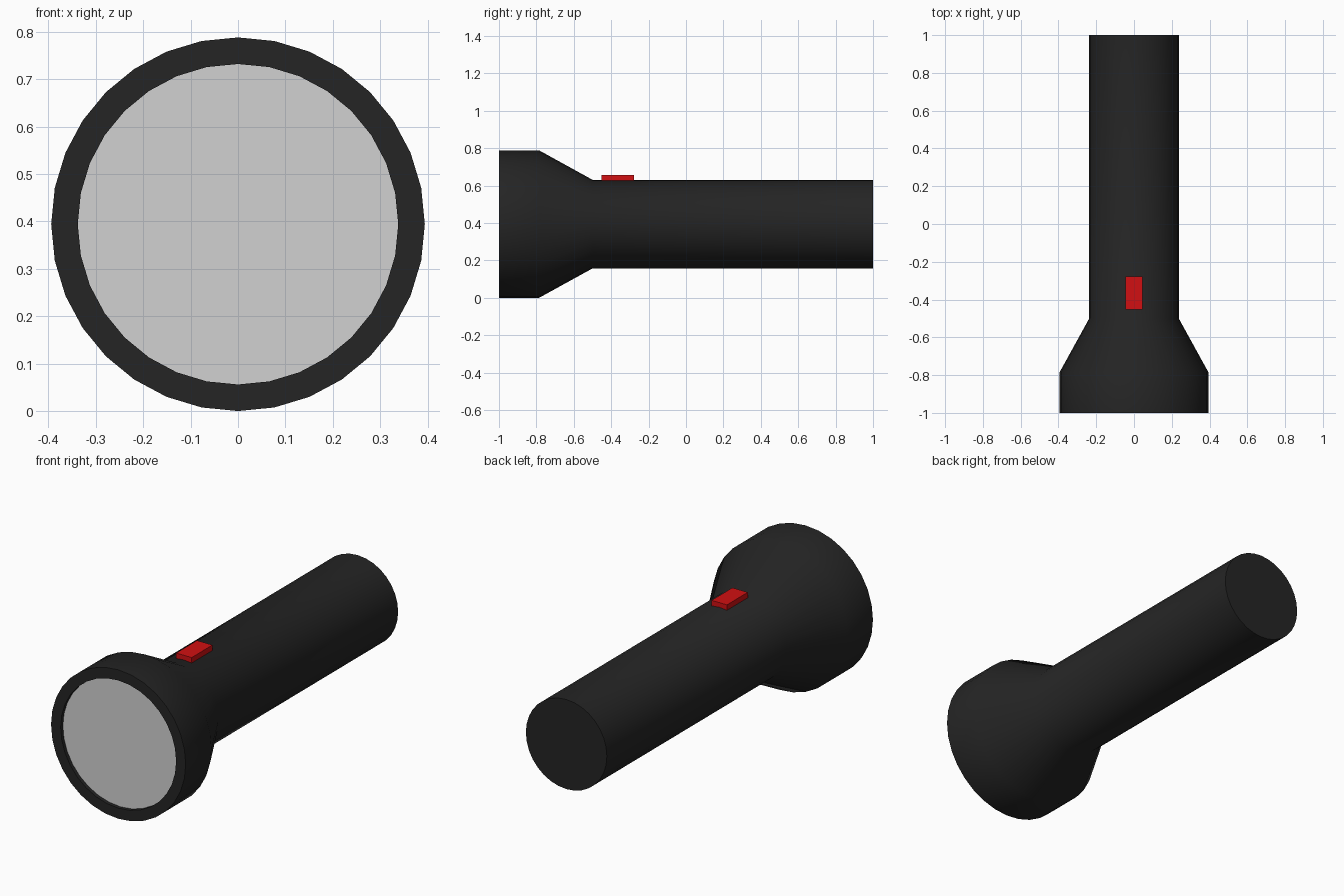
import bpy, bmesh, math
from mathutils import Vector

cube = bpy.data.objects.get("Cube")
if cube:
    bpy.data.objects.remove(cube, do_unlink=True)

SIDES = 32
AXIS_Z = 0.394


def material(name, rgb):
    m = bpy.data.materials.new(name)
    m.use_nodes = True
    m.diffuse_color = (*rgb, 1)
    m.node_tree.nodes["Principled BSDF"].inputs["Base Color"].default_value = (*rgb, 1)
    return m


def finish(name, bm, mat, smooth=False):
    bmesh.ops.recalc_face_normals(bm, faces=bm.faces[:])
    mesh = bpy.data.meshes.new(name)
    bm.to_mesh(mesh)
    bm.free()
    mesh.materials.append(mat)
    ob = bpy.data.objects.new(name, mesh)
    bpy.context.collection.objects.link(ob)
    if smooth:
        bpy.ops.object.select_all(action="DESELECT")
        ob.select_set(True)
        bpy.context.view_layer.objects.active = ob
        bpy.ops.object.shade_smooth_by_angle(angle=math.radians(30))
    return ob


def ring(bm, radius, y):
    angles = [2 * math.pi * i / SIDES for i in range(SIDES)]
    return [bm.verts.new((radius * math.cos(a), y, AXIS_Z + radius * math.sin(a)))
            for a in angles]


black = material("black plastic", (0.018, 0.018, 0.018))
grey = material("lens grey", (0.64, 0.64, 0.64))
red = material("switch red", (0.64, 0.005, 0.006))

# Casing: recess floor, rim, head, cone and handle as one turned profile
profile = [(0.338, -0.978), (0.338, -1.0), (0.394, -1.0), (0.394, -0.785),
           (0.237, -0.5), (0.237, 1.0)]
bm = bmesh.new()
rings = [ring(bm, r, y) for r, y in profile]
for a, b in zip(rings, rings[1:]):
    for i in range(SIDES):
        j = (i + 1) % SIDES
        bm.faces.new((a[i], a[j], b[j], b[i]))
bm.faces.new(rings[0])
bm.faces.new(rings[-1])
finish("casing", bm, black, smooth=True)

# Lens: thin disc set into the rim
bm = bmesh.new()
front, back = ring(bm, 0.338, -0.981), ring(bm, 0.338, -0.979)
bm.faces.new(front)
bm.faces.new(back)
for i in range(SIDES):
    j = (i + 1) % SIDES
    bm.faces.new((front[i], front[j], back[j], back[i]))
finish("lens", bm, grey)

# Switch: block sunk into the top of the handle
bm = bmesh.new()
bmesh.ops.create_cube(bm, size=1)
bmesh.ops.scale(bm, vec=Vector((0.09, 0.174, 0.045)), verts=bm.verts[:])
bmesh.ops.translate(bm, vec=Vector((0, -0.365, 0.633)), verts=bm.verts[:])
finish("switch", bm, red)
